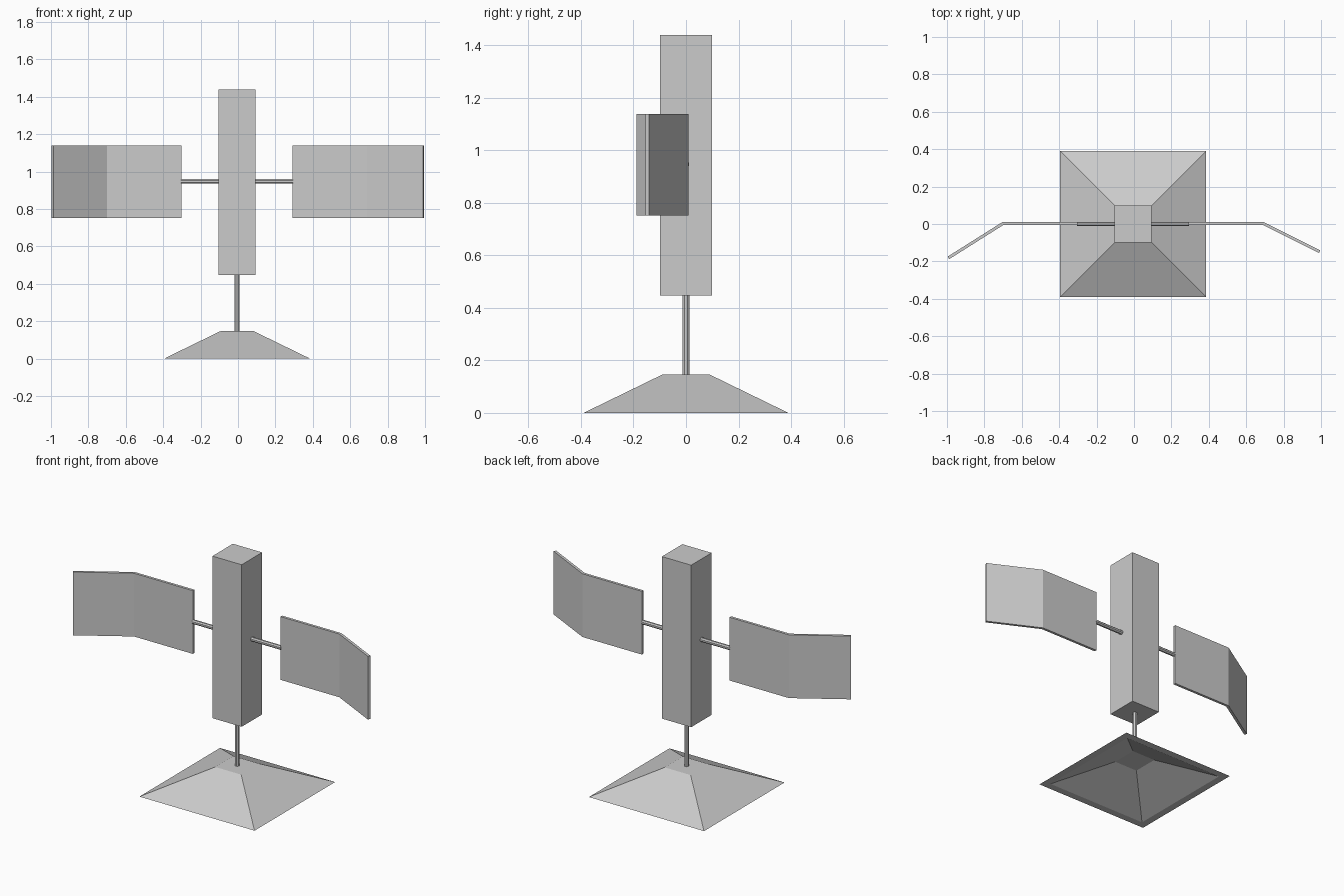
import bpy
import bmesh
from math import pi
from mathutils import Matrix, Vector

cube = bpy.data.objects.get("Cube")
if cube:
    bpy.data.objects.remove(cube, do_unlink=True)

grey = bpy.data.materials.new("plain_grey")
grey.use_nodes = True
colour = (0.6, 0.6, 0.6, 1)
grey.diffuse_color = colour
grey.node_tree.nodes["Principled BSDF"].inputs["Base Color"].default_value = colour

CX = -0.005  # centre line of the stand


def finish(name, bm):
    bmesh.ops.recalc_face_normals(bm, faces=bm.faces)
    mesh = bpy.data.meshes.new(name)
    bm.to_mesh(mesh)
    bm.free()
    mesh.materials.append(grey)
    obj = bpy.data.objects.new(name, mesh)
    bpy.context.collection.objects.link(obj)
    return obj


def rod(name, start, end, radius=0.013):
    a, b = Vector(start), Vector(end)
    turn = (b - a).to_track_quat('Z', 'Y').to_matrix().to_4x4()
    bm = bmesh.new()
    bmesh.ops.create_cone(bm, cap_ends=True, segments=8, radius1=radius,
                          radius2=radius, depth=(b - a).length,
                          matrix=Matrix.Translation((a + b) / 2) @ turn
                          @ Matrix.Rotation(pi / 8, 4, 'Z'))
    return finish(name, bm)


def square_ring(bm, half, z):
    return [bm.verts.new((CX + sx * half, sy * half, z))
            for sx, sy in ((-1, -1), (1, -1), (1, 1), (-1, 1))]


def bent_panel(name, path, z0, z1, thickness=0.016):
    # Offset the plan path to both sides with a mitred bend, then extrude it
    pts = [Vector(p) for p in path]
    dirs = [(b - a).normalized() for a, b in zip(pts, pts[1:])]
    normals = [Vector((-d.y, d.x)) for d in dirs]
    bend = (normals[0] + normals[1]).normalized()
    bend /= bend.dot(normals[0])
    offsets = [n * thickness / 2 for n in (normals[0], bend, normals[1])]
    bm = bmesh.new()
    bottom = [[bm.verts.new((*(p + s * o), z0)) for p, o in zip(pts, offsets)]
              for s in (-1, 1)]
    faces = [bm.faces.new((bottom[0][i], bottom[0][i + 1],
                           bottom[1][i + 1], bottom[1][i])) for i in (0, 1)]
    grown = bmesh.ops.extrude_face_region(bm, geom=faces, use_keep_orig=True)
    bmesh.ops.translate(bm, vec=(0, 0, z1 - z0),
                        verts=[g for g in grown["geom"]
                               if isinstance(g, bmesh.types.BMVert)])
    return finish(name, bm)


# Hollow pyramid foot: outer skin, flat rim and inner skin
bm = bmesh.new()
rings = [square_ring(bm, h, z) for h, z in
         ((0.088, 0.147), (0.39, 0), (0.345, 0), (0.08, 0.129))]
for upper, lower in zip(rings, rings[1:]):
    for i in range(4):
        j = (i + 1) % 4
        bm.faces.new((upper[i], upper[j], lower[j], lower[i]))
bm.faces.new(rings[0])
bm.faces.new(rings[-1])
finish("base", bm)

# Upright pole
rod("pole", (CX, 0, 0.14), (CX, 0, 0.46), 0.014)

# Tall square body
bm = bmesh.new()
bmesh.ops.create_cube(bm, size=1, matrix=Matrix.Translation((CX, 0, 0.943))
                      @ Matrix.Diagonal((0.198, 0.198, 0.992, 1)))
finish("body", bm)

# Side arms and bent panels
for side, s, tip in (("left", 1, (0.992, -0.148)), ("right", -1, (-0.992, -0.181))):
    rod(side + "_arm", (CX + s * 0.09, 0, 0.947), (CX + s * 0.3, 0, 0.947))
    bent_panel(side + "_panel",
               [(CX + s * 0.297, 0.002), (CX + s * 0.697, 0.002), tip],
               0.752, 1.139)
